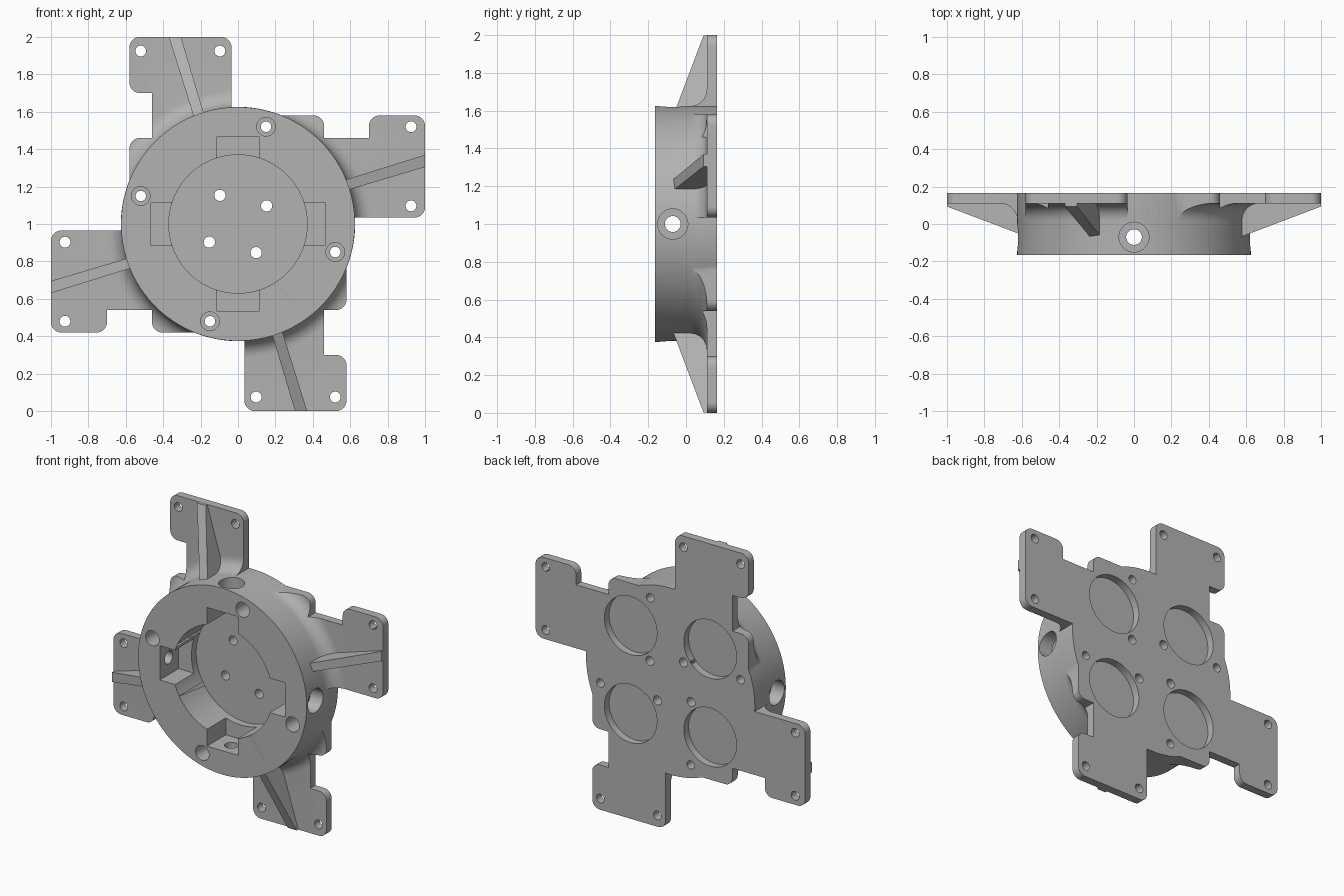
import bpy, bmesh
from math import radians, sin, cos, pi, atan2, sqrt
from mathutils import Matrix, Vector

if "Cube" in bpy.data.objects:
    bpy.data.objects.remove(bpy.data.objects["Cube"])

DISC_R, FRONT, BACK, PLATE = 0.625, -0.165, 0.165, 0.11
CENTRE = Matrix.Translation((0, 0, 1))

grey = bpy.data.materials.new("plain grey")
grey.use_nodes = True
grey.diffuse_color = (0.45, 0.45, 0.45, 1)
grey.node_tree.nodes["Principled BSDF"].inputs["Base Color"].default_value = grey.diffuse_color


def turn(k):
    """Quarter turns about the hub axis."""
    return Matrix.Rotation(-k * pi / 2, 4, 'Y')


def make(name, bm, matrix=Matrix()):
    bmesh.ops.transform(bm, matrix=CENTRE @ matrix, verts=bm.verts)
    bmesh.ops.recalc_face_normals(bm, faces=bm.faces)
    mesh = bpy.data.meshes.new(name)
    bm.to_mesh(mesh)
    bm.free()
    obj = bpy.data.objects.new(name, mesh)
    mesh.materials.append(grey)
    bpy.context.collection.objects.link(obj)
    return obj


def combine(obj, other, operation):
    other.hide_render = True
    mod = obj.modifiers.new("cut", 'BOOLEAN')
    mod.operation, mod.solver, mod.object = operation, 'EXACT', other
    bpy.context.view_layer.objects.active = obj
    bpy.ops.object.modifier_apply(modifier=mod.name)
    bpy.data.objects.remove(other)


def cylinder(radius, y0, y1, x=0, z=0, segments=32):
    """Cylinder along the hub axis."""
    bm = bmesh.new()
    place = Matrix.Translation((x, (y0 + y1) / 2, z)) @ Matrix.Rotation(pi / 2, 4, 'X')
    bmesh.ops.create_cone(bm, cap_ends=True, segments=segments, radius1=radius,
                          radius2=radius, depth=y1 - y0, matrix=place)
    return bm


def upright(radius, z0, z1, y):
    """Cylinder along z, for the side holes."""
    bm = bmesh.new()
    bmesh.ops.create_cone(bm, cap_ends=True, segments=32, radius1=radius, radius2=radius,
                          depth=z1 - z0, matrix=Matrix.Translation((0, y, (z0 + z1) / 2)))
    return bm


def rounded(prev, corner, nxt, r, steps=8):
    """Right-angled corner rounded with radius r."""
    a, b = (prev - corner).normalized(), (nxt - corner).normalized()
    c = corner + r * (a + b)
    return [c - r * (b * cos(t * pi / 2 / steps) + a * sin(t * pi / 2 / steps))
            for t in range(steps + 1)]


# Hub with a fillet flaring into a wide flange
bm = bmesh.new()
fillet = 0.09
profile = [(0, FRONT), (DISC_R, FRONT)]
for i in range(11):
    t = i / 10 * pi / 2
    profile.append((DISC_R + fillet * (1 - cos(t)), PLATE - fillet * (1 - sin(t))))
profile += [(1.5, PLATE), (1.5, BACK), (0, BACK)]
verts = [bm.verts.new((r, y, 0)) for r, y in profile]
edges = [bm.edges.new(pair) for pair in zip(verts, verts[1:])]
bmesh.ops.spin(bm, geom=verts + edges, cent=(0, 0, 0), axis=(0, 1, 0),
               angle=2 * pi, steps=128, use_merge=True)
bmesh.ops.remove_doubles(bm, verts=bm.verts, dist=1e-5)
body = make("hub_and_mounting_plate", bm)

# Pinwheel outline: one arm and one pad per quarter, joined by hub arcs
R = DISC_R + 0.001
corners = [(-0.035, sqrt(R * R - 0.035 ** 2), 0), (-0.035, 1, 0.055), (-0.58, 1, 0.055),
           (-0.58, 0.7, 0.055), (-0.46, 0.7, 0), (-0.46, 0.46, 0), (-0.58, 0.46, 0.055),
           (-0.58, sqrt(R * R - 0.58 ** 2), 0)]
points = [Vector((x, 0, z)) for x, z, r in corners]
quarter = []
for i, (x, z, r) in enumerate(corners):
    quarter += rounded(points[i - 1], points[i], points[i + 1], r) if r else [points[i]]
start = atan2(points[-1].z, points[-1].x)
end = atan2(points[0].z, points[0].x) + pi / 2
for i in range(1, 10):
    t = start + (end - start) * i / 10
    quarter.append(Vector((R * cos(t), 0, R * sin(t))))
bm = bmesh.new()
loop = [bm.verts.new(turn(k) @ p + Vector((0, -0.4, 0))) for k in range(4) for p in quarter]
face = bm.faces.new(loop)
out = bmesh.ops.extrude_face_region(bm, geom=[face])
bmesh.ops.translate(bm, vec=(0, 0.8, 0),
                    verts=[v for v in out["geom"] if isinstance(v, bmesh.types.BMVert)])
combine(body, make("outline_cutter", bm), 'INTERSECT')

# Front cavity
combine(body, make("cavity_cutter", cylinder(0.37, -0.4, 0.085, segments=96)), 'DIFFERENCE')

for k in range(4):
    cutters = []
    # Notch in the cavity wall
    bm = bmesh.new()
    bmesh.ops.create_cube(bm, size=1, matrix=Matrix.Translation((0, -0.1325, 0.3325))
                          @ Matrix.Diagonal((0.23, 0.335, 0.265, 1)))
    cutters.append(bm)
    # Stepped side hole
    cutters.append(upright(0.042, 0.42, 0.8, -0.07))
    cutters.append(upright(0.08, 0.53, 0.85, -0.07))
    # Stepped screw hole in the rim and plain hole in the cavity floor
    cutters.append(cylinder(0.028, -0.4, 0.4, 0.15, 0.52))
    cutters.append(cylinder(0.05, -0.45, 0.0, 0.15, 0.52))
    cutters.append(cylinder(0.03, -0.1, 0.4, -0.097, 0.153))
    # Round recess in the back
    cutters.append(cylinder(0.195, 0.115, 0.45, 0.295, 0.295, 64))
    # Arm holes
    for x in (-0.52, -0.097):
        cutters.append(cylinder(0.029, 0, 0.4, x, 0.925))
    for cutter in cutters:
        combine(body, make("hole_cutter", cutter, turn(k)), 'DIFFERENCE')

body.data.materials.clear()
body.data.materials.append(grey)
for polygon in body.data.polygons:
    polygon.material_index = 0

# Sloping ribs bracing the arms
for k in range(4):
    bm = bmesh.new()
    ends = []
    for x, z, top, half in ((-0.337, 0.999, 0.093, 0.0325), (-0.203, 0.56, -0.073, 0.0295)):
        ends.append([bm.verts.new(p) for p in ((x - half, top, z), (x + half, top, z),
                                               (x + half, 0.14, z), (x - half, 0.14, z))])
    bm.faces.new(ends[0])
    bm.faces.new(ends[1])
    for i in range(4):
        j = (i + 1) % 4
        bm.faces.new((ends[0][i], ends[0][j], ends[1][j], ends[1][i]))
    make(f"arm_rib_{k + 1}", bm, turn(k))

# Smooth the round walls, keep the edges sharp
bpy.ops.object.select_all(action='DESELECT')
body.select_set(True)
bpy.context.view_layer.objects.active = body
bpy.ops.object.shade_smooth_by_angle(angle=radians(30))
